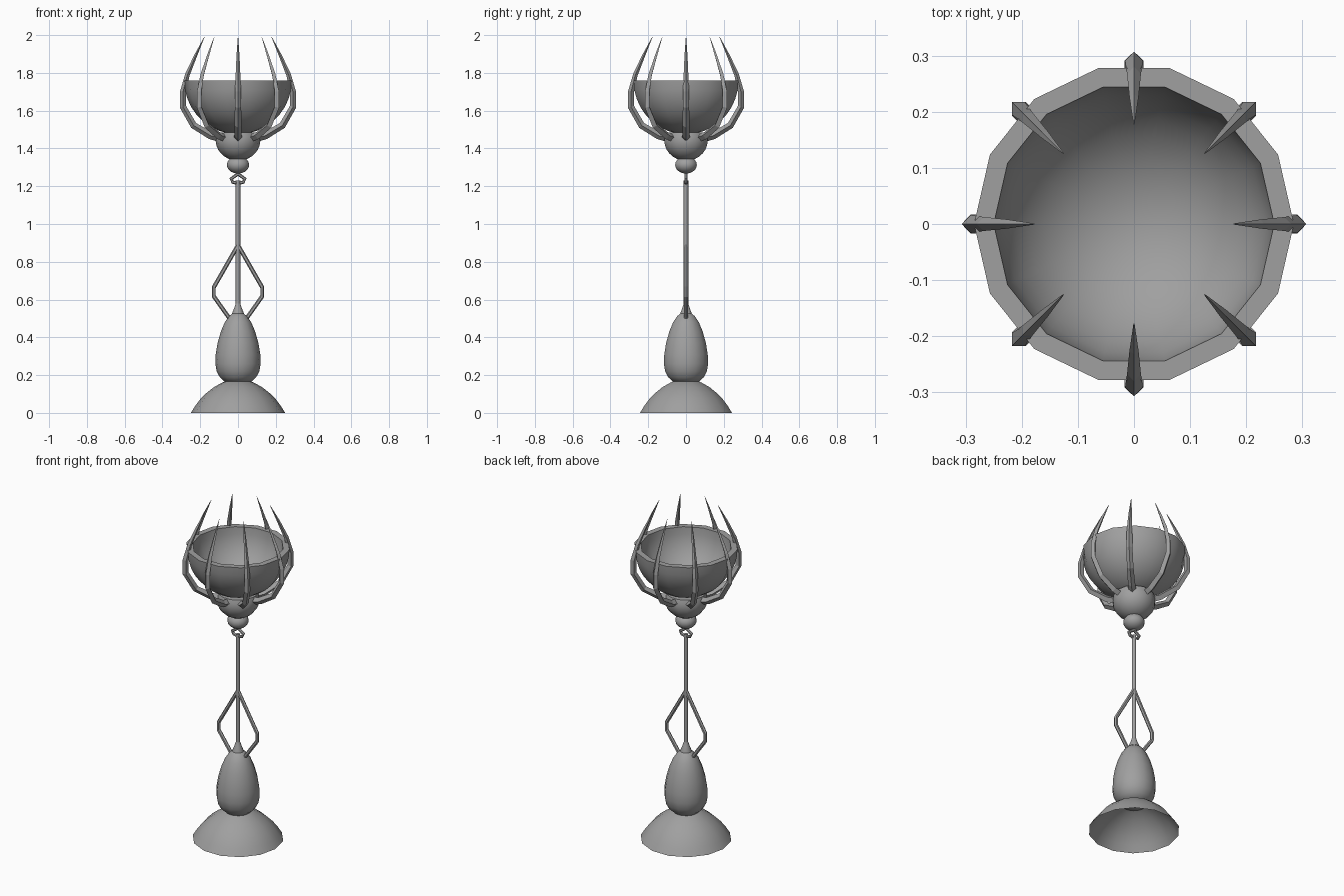
import bpy, bmesh, math
from mathutils import Vector, Matrix

cube = bpy.data.objects.get("Cube")
if cube:
    bpy.data.objects.remove(cube, do_unlink=True)

SIDES = 14

metal = bpy.data.materials.new("dull_grey_metal")
metal.use_nodes = True
GREY = (0.35, 0.35, 0.35, 1)
metal.diffuse_color = GREY
metal.node_tree.nodes["Principled BSDF"].inputs["Base Color"].default_value = GREY


def finish(name, bm, smooth_angle):
    """Turn a bmesh into a shaded, coloured object."""
    mesh = bpy.data.meshes.new(name)
    bm.to_mesh(mesh)
    bm.free()
    mesh.materials.append(metal)
    ob = bpy.data.objects.new(name, mesh)
    bpy.context.collection.objects.link(ob)
    if smooth_angle:
        bpy.ops.object.select_all(action="DESELECT")
        ob.select_set(True)
        bpy.context.view_layer.objects.active = ob
        bpy.ops.object.shade_smooth_by_angle(angle=math.radians(smooth_angle))
    return ob


def lathe(name, profile, angle=40):
    """Spin (radius, z) points around the z axis."""
    bm = bmesh.new()
    verts = [bm.verts.new((r, 0, z)) for r, z in profile]
    edges = [bm.edges.new(pair) for pair in zip(verts, verts[1:])]
    bmesh.ops.spin(bm, geom=verts + edges, cent=(0, 0, 0), axis=(0, 0, 1),
                   angle=math.tau, steps=SIDES)
    bmesh.ops.remove_doubles(bm, verts=bm.verts, dist=0.0005)
    bmesh.ops.dissolve_degenerate(bm, edges=bm.edges, dist=0.0001)
    bmesh.ops.recalc_face_normals(bm, faces=bm.faces)
    return finish(name, bm, angle)


def tube(name, path, radii, sides, turn=0.0, angle=0):
    """Sweep a polygon along an (x, z) path, then turn it about z."""
    pts = [Vector((x, 0, z)) for x, z in path]
    side = Vector((0, 1, 0))
    bm = bmesh.new()
    rings = []
    for i, p in enumerate(pts):
        along = (pts[min(i + 1, len(pts) - 1)] - pts[max(i - 1, 0)]).normalized()
        out = along.cross(side)
        ring = []
        for k in range(sides):
            a = math.tau * k / sides
            ring.append(bm.verts.new(p + radii[i] * (out * math.cos(a) + side * math.sin(a))))
        rings.append(ring)
    for low, high in zip(rings, rings[1:]):
        for k in range(sides):
            n = (k + 1) % sides
            bm.faces.new((low[k], low[n], high[n], high[k]))
    bm.faces.new(rings[0])
    bm.faces.new(rings[-1])
    bmesh.ops.recalc_face_normals(bm, faces=bm.faces)
    bm.transform(Matrix.Rotation(turn, 4, "Z"))
    return finish(name, bm, angle)


def arc(radius, height, centre, start, end, steps):
    """Elliptic profile arc; angles in degrees from straight down."""
    points = []
    for i in range(steps + 1):
        a = math.radians(start + (end - start) * i / steps)
        points.append((radius * math.sin(a), centre - height * math.cos(a)))
    return points


# Hollow flared foot
lathe("flared_foot", [(0.25, 0), (0.226, 0.038), (0.198, 0.075), (0.165, 0.107),
                      (0.128, 0.136), (0.085, 0.16), (0.045, 0.175), (0, 0.18)])

# Egg-shaped body above the foot
lathe("egg_body", [(0, 0.15), (0.07, 0.165), (0.096, 0.188), (0.113, 0.22),
                   (0.12, 0.26), (0.118, 0.31), (0.108, 0.37), (0.091, 0.43),
                   (0.07, 0.48), (0.048, 0.512), (0.025, 0.53), (0, 0.535)])

# Collar and stem
lathe("stem_collar", [(0.036, 0.50), (0.03, 0.53), (0.02, 0.555), (0.012, 0.58)])
tube("stem", [(0, 0.55), (0, 1.23)], [0.012] * 2, 8, angle=50)

# Mirrored side handles and link arms under the ball
for label, turn in (("left", 0), ("right", math.pi)):
    tube(label + "_handle", [(0, 0.888), (0.128, 0.665), (0.128, 0.617), (0.045, 0.5)],
         [0.011] * 4, 6, turn)
    tube(label + "_link_arm", [(0, 1.265), (0.038, 1.238), (0.028, 1.222), (0.004, 1.216)],
         [0.009] * 4, 6, turn)

# Ball and knob supporting the bowl
lathe("ball", arc(0.059, 0.046, 1.313, 0, 180, 10))
lathe("knob", arc(0.118, 0.108, 1.443, 0, 112, 9) + [(0, 1.484)])

# Bowl with a flat rim
lathe("bowl", arc(0.285, 0.285, 1.76, 0, 90, 9) + arc(0.25, 0.25, 1.76, 90, 0, 9))

# Eight tapering claws around the bowl
claw_path = [(0.07, 1.45), (0.145, 1.468), (0.235, 1.522), (0.291, 1.62),
             (0.291, 1.7), (0.268, 1.79), (0.225, 1.89), (0.178, 1.99)]
claw_radii = [0.023, 0.02, 0.018, 0.017, 0.016, 0.0125, 0.008, 0.001]
for i in range(8):
    tube("claw_%d" % (i + 1), claw_path, claw_radii, 4, math.tau * i / 8)
